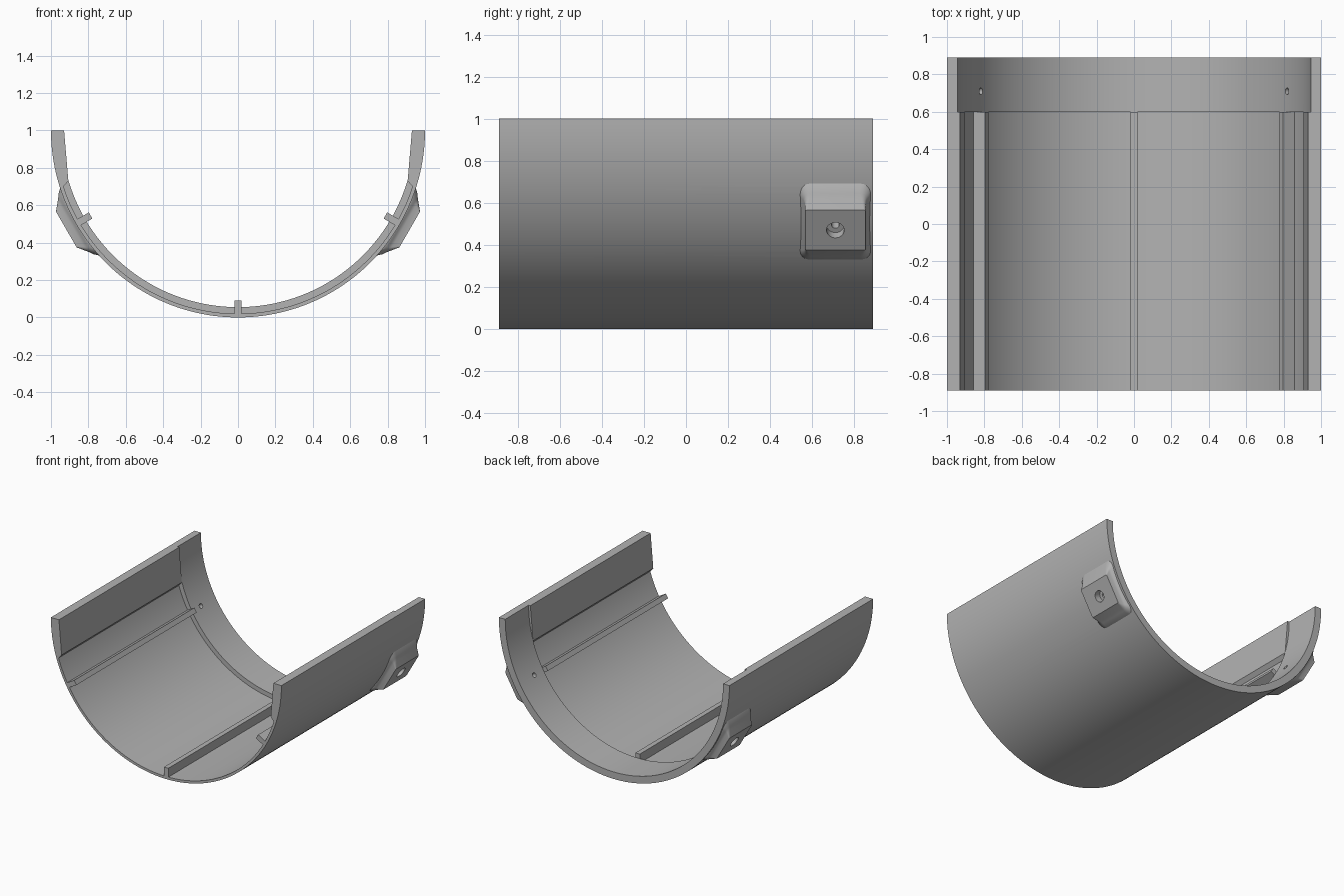
import bpy, bmesh
from math import sin, cos, pi, radians, asin

cube = bpy.data.objects.get("Cube")
if cube:
    bpy.data.objects.remove(cube, do_unlink=True)

GREY = (0.45, 0.45, 0.45, 1)
mat = bpy.data.materials.new("plain grey")
mat.use_nodes = True
mat.diffuse_color = GREY
mat.node_tree.nodes["Principled BSDF"].inputs["Base Color"].default_value = GREY

FRONT, STEP, BACK = -0.89, 0.6, 0.89
TILT = radians(30)
BOSS_Y = 0.71


def loft(name, loops):
    """Closed solid through matching rings of points."""
    bm = bmesh.new()
    rings = [[bm.verts.new(p) for p in loop] for loop in loops]
    n = len(rings[0])
    for a, b in zip(rings, rings[1:]):
        for i in range(n):
            j = (i + 1) % n
            bm.faces.new((a[i], a[j], b[j], b[i]))
    bm.faces.new(rings[0])
    bm.faces.new(rings[-1])
    bmesh.ops.recalc_face_normals(bm, faces=bm.faces[:])
    mesh = bpy.data.meshes.new(name)
    bm.to_mesh(mesh)
    bm.free()
    mesh.materials.append(mat)
    obj = bpy.data.objects.new(name, mesh)
    bpy.context.collection.objects.link(obj)
    return obj


def extrude(name, outline, y0, y1):
    return loft(name, [[(x, y, z) for x, z in outline] for y in (y0, y1)])


def arc(r, a0, a1, n=96):
    """Arc below the axis, angles measured down from +x."""
    return [(r * cos(a0 + (a1 - a0) * i / n), 1 - r * sin(a0 + (a1 - a0) * i / n))
            for i in range(n + 1)]


def combine(target, other, operation):
    mod = target.modifiers.new("combine", 'BOOLEAN')
    mod.operation, mod.object, mod.solver = operation, other, 'EXACT'
    bpy.context.view_layer.objects.active = target
    bpy.ops.object.modifier_apply(modifier=mod.name)
    bpy.data.objects.remove(other, do_unlink=True)


def tilted(side, n, y, t):
    """Point at distance n along the boss axis, t up across it."""
    return (side * (n * cos(TILT) + t * sin(TILT)), BOSS_Y + y,
            1 - n * sin(TILT) + t * cos(TILT))


def rounded(side, n, hy, ht, r):
    """Rounded rectangle across the boss axis."""
    pts = []
    for q, (sy, st) in enumerate(((1, 1), (-1, 1), (-1, -1), (1, -1))):
        for k in range(7):
            a = (q + k / 6) * pi / 2
            pts.append(tilted(side, n, sy * (hy - r) + r * cos(a),
                              st * (ht - r) + r * sin(a)))
    return pts


def drill(side, r, n0, n1):
    return loft("drill", [[tilted(side, n, r * cos(k * pi / 16), r * sin(k * pi / 16))
                           for k in range(32)] for n in (n0, n1)])


# Thin half-round shell with thickened upper walls
lip = asin(0.3 / 0.98)
shell = extrude("half_round_shell",
                arc(1, 0, pi) + [(-0.93, 1), (-0.907, 0.73)]
                + arc(0.98, pi - lip, lip) + [(0.907, 0.73), (0.93, 1)],
                FRONT, STEP)

# Thicker band at the back end
band = extrude("back_band", arc(1, 0, pi) + arc(0.945, pi, 0), STEP, BACK)
combine(shell, band, 'UNION')

# Flared screw bosses with counterbored holes
for side in (1, -1):
    boss = loft("screw_boss", [rounded(side, *ring) for ring in (
        (1.06, 0.143, 0.11, 0.008), (1.025, 0.146, 0.153, 0.025),
        (1.01, 0.152, 0.172, 0.035), (1.0, 0.163, 0.187, 0.045),
        (0.96, 0.178, 0.225, 0.05))])
    core = extrude("core", arc(0.985, 0, 2 * pi - pi / 48, 95), 0.4, 1)
    combine(boss, core, 'DIFFERENCE')
    combine(shell, boss, 'UNION')
    combine(shell, drill(side, 0.042, 1.01, 1.1), 'DIFFERENCE')
    combine(shell, drill(side, 0.018, 0.88, 1.1), 'DIFFERENCE')

# Inner lengthwise ribs
for name, angle in (("left_rib", TILT), ("bottom_rib", pi / 2), ("right_rib", pi - TILT)):
    c, s = cos(angle), sin(angle)
    outline = [(r * c - w * s, 1 - r * s - w * c)
               for r, w in ((0.91, -0.019), (0.91, 0.019), (0.983, 0.019), (0.983, -0.019))]
    extrude(name, outline, FRONT, STEP)

# Smooth curves, sharp corners
bpy.ops.object.select_all(action='DESELECT')
shell.select_set(True)
bpy.context.view_layer.objects.active = shell
bpy.ops.object.shade_smooth_by_angle(angle=radians(25))
